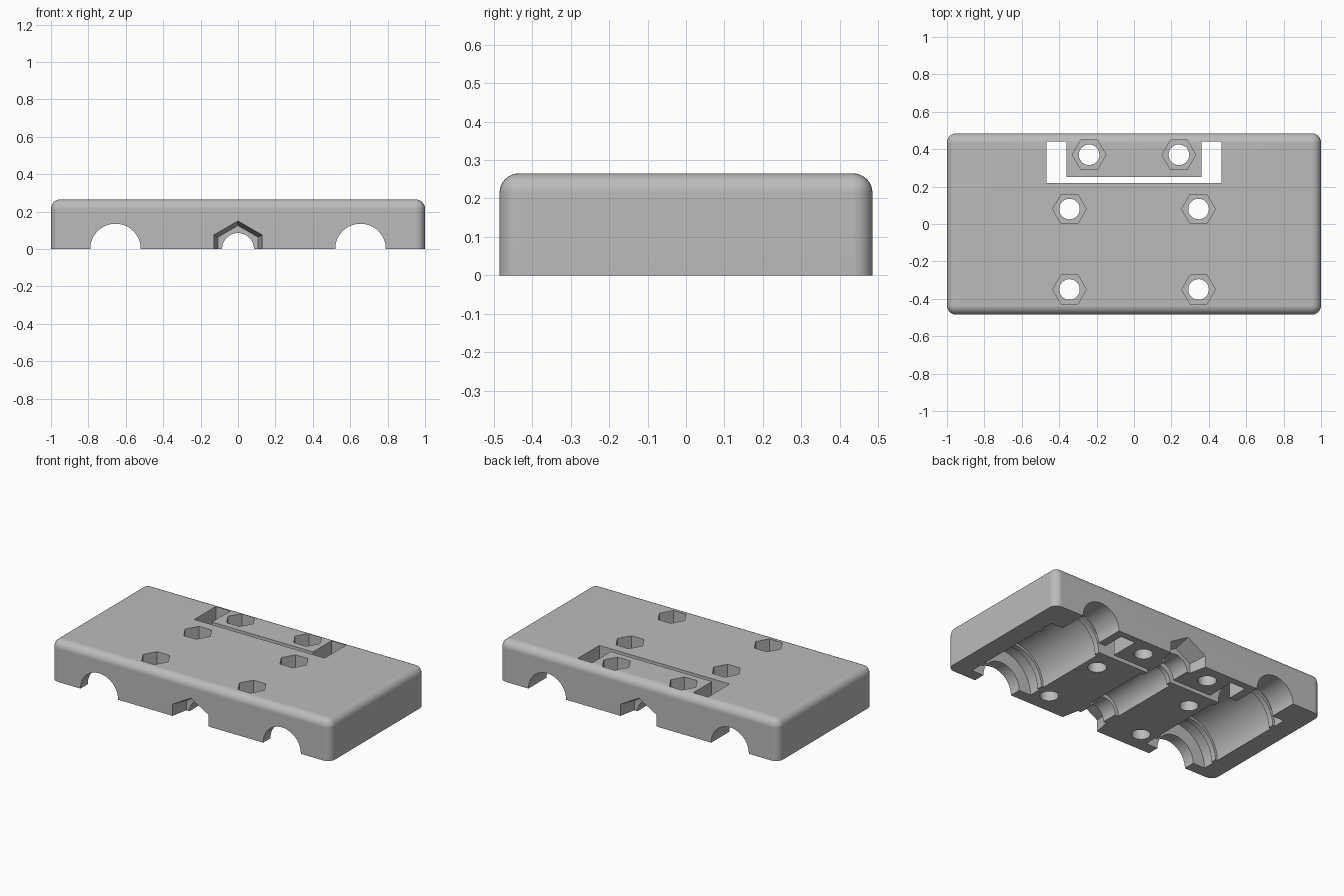
import bpy, bmesh
from math import cos, sin, pi, radians
from mathutils import Matrix

if "Cube" in bpy.data.objects:
    bpy.data.objects.remove(bpy.data.objects["Cube"], do_unlink=True)

HX, HY, H = 1.0, 0.485, 0.265
ALONG_Y = Matrix.Rotation(-pi / 2, 4, 'X')

grey = bpy.data.materials.new("plain_grey")
grey.use_nodes = True
grey.diffuse_color = (0.5, 0.5, 0.5, 1)
grey.node_tree.nodes["Principled BSDF"].inputs["Base Color"].default_value = (0.5, 0.5, 0.5, 1)


def make_object(name, bm):
    bmesh.ops.recalc_face_normals(bm, faces=bm.faces)
    mesh = bpy.data.meshes.new(name)
    bm.to_mesh(mesh)
    bm.free()
    mesh.materials.append(grey)
    obj = bpy.data.objects.new(name, mesh)
    bpy.context.collection.objects.link(obj)
    return obj


def stack(name, rings, matrix=Matrix()):
    """Closed solid through a list of point rings."""
    bm = bmesh.new()
    loops = [[bm.verts.new(matrix @ Matrix.Translation(p).translation) for p in ring] for ring in rings]
    n = len(loops[0])
    for a, b in zip(loops, loops[1:]):
        for i in range(n):
            bm.faces.new((a[i], a[(i + 1) % n], b[(i + 1) % n], b[i]))
    bm.faces.new(loops[0])
    bm.faces.new(loops[-1])
    return make_object(name, bm)


def turned(name, profile, sides, matrix, phase=0.0):
    """Turned solid from (height, radius) pairs."""
    angles = [phase + 2 * pi * i / sides for i in range(sides)]
    return stack(name, [[(r * cos(a), r * sin(a), h) for a in angles] for h, r in profile], matrix)


def carve(body, cutter):
    cutter.hide_render = True
    mod = body.modifiers.new("carve", 'BOOLEAN')
    mod.operation, mod.solver, mod.object = 'DIFFERENCE', 'EXACT', cutter
    bpy.context.view_layer.objects.active = body
    bpy.ops.object.modifier_apply(modifier=mod.name)
    bpy.data.objects.remove(cutter, do_unlink=True)


# Block with rounded top and upright edges
bm = bmesh.new()
bmesh.ops.create_cube(bm, size=1)
bmesh.ops.scale(bm, vec=(2 * HX, 2 * HY, H), verts=bm.verts)
bmesh.ops.translate(bm, vec=(0, 0, H / 2), verts=bm.verts)
rounded = [e for e in bm.edges if max(v.co.z for v in e.verts) > H / 2]
bmesh.ops.bevel(bm, geom=rounded, offset=0.05, segments=8, profile=0.5, affect='EDGES')
body = make_object("carriage_block", bm)

# Two bearing seats with retaining ribs, open at both ends
rod, seat, rib = 0.135, 0.22, 0.205
seat_profile = [(-0.6, rod), (-0.41, rod), (-0.41, seat), (-0.33, seat), (-0.33, rib),
                (-0.295, rib), (-0.295, seat), (0.185, seat), (0.185, rib), (0.22, rib),
                (0.22, seat), (0.3, seat), (0.3, rod), (0.6, rod)]
for side in (-1, 1):
    carve(body, turned("seat_cutter", seat_profile, 62,
                       Matrix.Translation((side * 0.655, 0, 0)) @ ALONG_Y))

# Middle channel with a wider central stretch
channel = [(-0.6, 0.085), (-0.27, 0.085), (-0.27, 0.11), (0.19, 0.11), (0.19, 0.085), (0.6, 0.085)]
carve(body, turned("channel_cutter", channel, 62, ALONG_Y))

# Tapered hexagonal mouths at the two ends of the channel
for side in (-1, 1):
    mouth = [(side * (HY + 0.02), 0.154), (side * (HY - 0.11), 0.125)]
    carve(body, turned("mouth_cutter", mouth, 6, ALONG_Y, pi / 2))

# Bolt holes with hexagonal nut pockets
for x, y in ((0.24, 0.37), (0.345, 0.08), (0.345, -0.35)):
    for side in (-1, 1):
        place = Matrix.Translation((side * x, y, 0))
        carve(body, turned("hole_cutter", [(-0.1, 0.055), (0.4, 0.055)], 32, place))
        carve(body, turned("nut_cutter", [(H - 0.085, 0.09), (0.4, 0.09)], 6, place))

# U-shaped slot around the rear tongue
right_half = [(0.467, 0.22), (0.467, 0.44), (0.362, 0.44), (0.362, 0.25)]
outline = right_half + [(-x, y) for x, y in reversed(right_half)]
carve(body, stack("slot_cutter", [[(x, y, z) for x, y in outline] for z in (-0.1, 0.4)]))

# Smooth curved walls, crisp edges
bpy.ops.object.select_all(action='DESELECT')
body.select_set(True)
bpy.context.view_layer.objects.active = body
bpy.ops.object.shade_smooth_by_angle(angle=radians(30))
weighted = body.modifiers.new("even_shading", 'WEIGHTED_NORMAL')
weighted.keep_sharp = True
